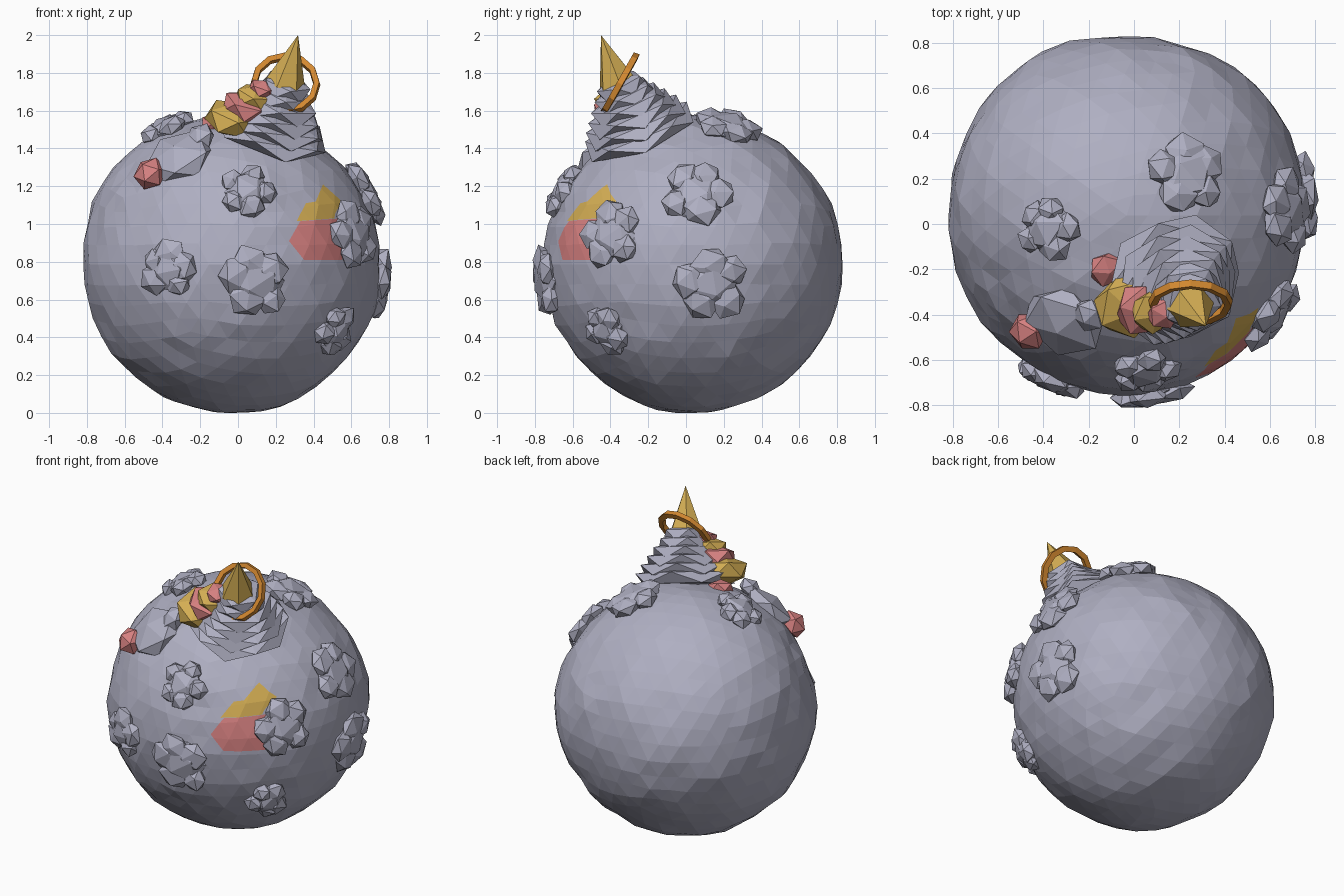
import bpy, bmesh, math, random
from mathutils import Vector, Matrix, noise

if "Cube" in bpy.data.objects:
    bpy.data.objects.remove(bpy.data.objects["Cube"])

random.seed(4)
C = Vector((-0.033, 0.037, 0.785))   # planet centre
R = 0.788


def mat(name, rgb):
    m = bpy.data.materials.new(name)
    m.diffuse_color = (*rgb, 1)
    m.use_nodes = True
    m.node_tree.nodes["Principled BSDF"].inputs["Base Color"].default_value = m.diffuse_color
    return m


GREY = mat("grey stone", (0.43, 0.43, 0.54))
GOLD = mat("gold", (0.67, 0.43, 0.09))
RED = mat("soft red", (0.68, 0.22, 0.22))
ORANGE = mat("orange", (0.66, 0.25, 0.03))


def finish(bm, name, *mats):
    me = bpy.data.meshes.new(name)
    bmesh.ops.recalc_face_normals(bm, faces=bm.faces)
    bm.to_mesh(me)
    bm.free()
    ob = bpy.data.objects.new(name, me)
    bpy.context.collection.objects.link(ob)
    for m in mats:
        me.materials.append(m)
    return ob


def frame(pos, normal, spin=0.0):
    q = Vector(normal).to_track_quat('Z', 'Y')
    return Matrix.Translation(pos) @ q.to_matrix().to_4x4() @ Matrix.Rotation(spin, 4, 'Z')


def blob(bm, mtx, offset, scale, sub=1, jit=0.0, spin=0.0):
    m = mtx @ Matrix.Translation(offset) @ Matrix.Diagonal((*scale, 1)) @ Matrix.Rotation(spin, 4, 'X')
    vs = bmesh.ops.create_icosphere(bm, subdivisions=sub, radius=1)["verts"]
    for v in vs:
        v.co = m @ (v.co * (1 + random.uniform(-jit, jit)))


# planet: faceted, slightly dented ball with gentle bulges
BULGES = [Vector((-0.72, 0.2, 0.66)).normalized(), Vector((0.73, 0.65, 0.1)).normalized(),
          Vector((-0.48, 0.87, 0.1)).normalized()]
bm = bmesh.new()
bmesh.ops.create_icosphere(bm, subdivisions=4, radius=R)
for v in bm.verts:
    d = v.co.normalized()
    k = sum(0.03 * max(0, d.dot(b)) ** 8 for b in BULGES)
    v.co = C + v.co * (1 + k + 0.02 * noise.noise(d * 4.5) + random.uniform(-0.006, 0.006))
for v in bm.verts:
    v.co.z = max(v.co.z, 0.0)

# painted patches, cut into the front of the planet (x, z outlines, convex)
patches = [
    (2, [(0.27, 0.91), (0.33, 1.015), (0.55, 1.03), (0.58, 0.90), (0.55, 0.81), (0.35, 0.81)]),
    (1, [(0.31, 1.015), (0.36, 1.11), (0.53, 1.14), (0.51, 1.03)]),
    (1, [(0.41, 1.115), (0.45, 1.21), (0.55, 1.12), (0.50, 1.03)]),
]


def near(f):
    c = f.calc_center_median()
    return c.y < 0 and 0.15 < c.x < 0.72 and 0.68 < c.z < 1.32


def inside(c, pts):
    return all((b[0] - a[0]) * (c.z - a[1]) - (b[1] - a[1]) * (c.x - a[0]) <= 1e-5
               for a, b in zip(pts, pts[1:] + pts[:1]))


for idx, pts in patches:
    for a, b in zip(pts, pts[1:] + pts[:1]):
        faces = [f for f in bm.faces if near(f)]
        geom = faces + list({e for f in faces for e in f.edges}) + list({v for f in faces for v in f.verts})
        bmesh.ops.bisect_plane(bm, geom=geom, plane_co=(a[0], 0, a[1]),
                               plane_no=(b[1] - a[1], 0, a[0] - b[0]), dist=1e-5)
for idx, pts in reversed(patches):
    for f in bm.faces:
        if near(f) and inside(f.calc_center_median(), pts):
            f.material_index = idx
finish(bm, "planet", GREY, GOLD, RED)

# lumpy rocks lying on the surface: centre, radius, lift
rocks = [
    ((0.05, -0.62, 1.16), 0.165, 0), ((-0.36, -0.67, 0.76), 0.175, 0),
    ((0.09, -0.74, 0.70), 0.21, 0), ((0.61, -0.39, 0.94), 0.195, 0),
    ((0.50, -0.41, 0.44), 0.15, 0), ((0.24, 0.23, 1.54), 0.20, 0.012),
    ((-0.37, -0.02, 1.49), 0.155, 0.012), ((0.66, 0.06, 1.15), 0.205, 0.01),
    ((0.74, 0.13, 0.68), 0.21, 0),
]
for i, (p, r, lift) in enumerate(rocks):
    n = (Vector(p) - C).normalized()
    m = frame(C + n * (R * 0.995 + lift), n, random.uniform(0, 6))
    bm = bmesh.new()
    blob(bm, m, (0, 0, 0), (r * 0.80, r * 0.72, 0.075), 1, 0.05, 0.4)
    for k in range(5):
        a = k * math.tau / 5 + random.uniform(-0.25, 0.25)
        q = r * random.uniform(0.40, 0.56)
        d = r * random.uniform(0.92, 1.05) - q
        blob(bm, m, (d * math.cos(a), d * math.sin(a), 0.008), (q, q, 0.058), 1, 0.08,
             random.uniform(0, 3))
    finish(bm, f"rock_{i + 1}", GREY)

# long angular rock with a red pebble at its lower end
p = Vector((-0.315, -0.44, 1.36))
n = (p - C).normalized()
m = frame(C + n * R, n)
bm = bmesh.new()
blob(bm, m, (0, 0, 0), (0.20, 0.19, 0.085), 1, 0.04)
up = m.inverted() @ Vector((-0.20, -0.40, 1.46))
blob(bm, m, (up.x, up.y, 0.02), (0.08, 0.08, 0.06), 1, 0.1)
finish(bm, "long_rock", GREY)
bm = bmesh.new()
blob(bm, frame((-0.465, -0.475, 1.267), (-0.5, -0.6, 0.6)), (0, 0, 0), (0.092, 0.092, 0.08))
finish(bm, "red_pebble", RED)

# stepped tower: shrinking flattened many-sided discs on a tilted axis
AX = Vector((0.27, -0.36, 0.89)).normalized()
for i, r in enumerate((0.34, 0.305, 0.265, 0.225, 0.18, 0.145)):
    bm = bmesh.new()
    blob(bm, frame(C + AX * (0.787 + i * 0.053), AX, 0.1 * i), (0, 0, 0), (r, r, 0.075))
    finish(bm, f"tower_step_{i + 1}", GREY)

# golden spike on top
bm = bmesh.new()
tip = Vector((0.318, -0.45, 2.0))
base = Vector((0.25, -0.36, 1.745))
axis = tip - base
bmesh.ops.create_cone(bm, cap_ends=True, segments=6, radius1=0.108, radius2=0.0, depth=axis.length,
                      matrix=frame((tip + base) / 2, axis))
finish(bm, "spike", GOLD)

# tilted orange ring round the spike
bm = bmesh.new()
m = frame((0.25, -0.347, 1.742), (0, -0.87, 0.49))
N = 12
prof = [(0.186, -0.012), (0.18, 0.02), (0.15, 0.016), (0.15, -0.016)]
loops = [[bm.verts.new(m @ Vector((r * math.cos(k * math.tau / N), r * math.sin(k * math.tau / N), h)))
          for r, h in prof] for k in range(N)]
for k in range(N):
    a, b = loops[k], loops[(k + 1) % N]
    for j in range(4):
        bm.faces.new((a[j], b[j], b[(j + 1) % 4], a[(j + 1) % 4]))
finish(bm, "ring", ORANGE)

# alternating red and gold stones climbing the side of the tower
stones = [((-0.12, -0.20, 1.525), 0.085, RED), ((-0.03, -0.36, 1.555), 0.16, GOLD),
          ((0.04, -0.375, 1.62), 0.135, RED), ((0.085, -0.385, 1.67), 0.11, GOLD),
          ((0.13, -0.395, 1.715), 0.08, RED)]
for i, (p, r, c) in enumerate(stones):
    bm = bmesh.new()
    blob(bm, frame(p, AX, 0.5 * i), (0, 0, 0), (r, r, r * 0.6))
    finish(bm, f"step_stone_{i + 1}", c)
